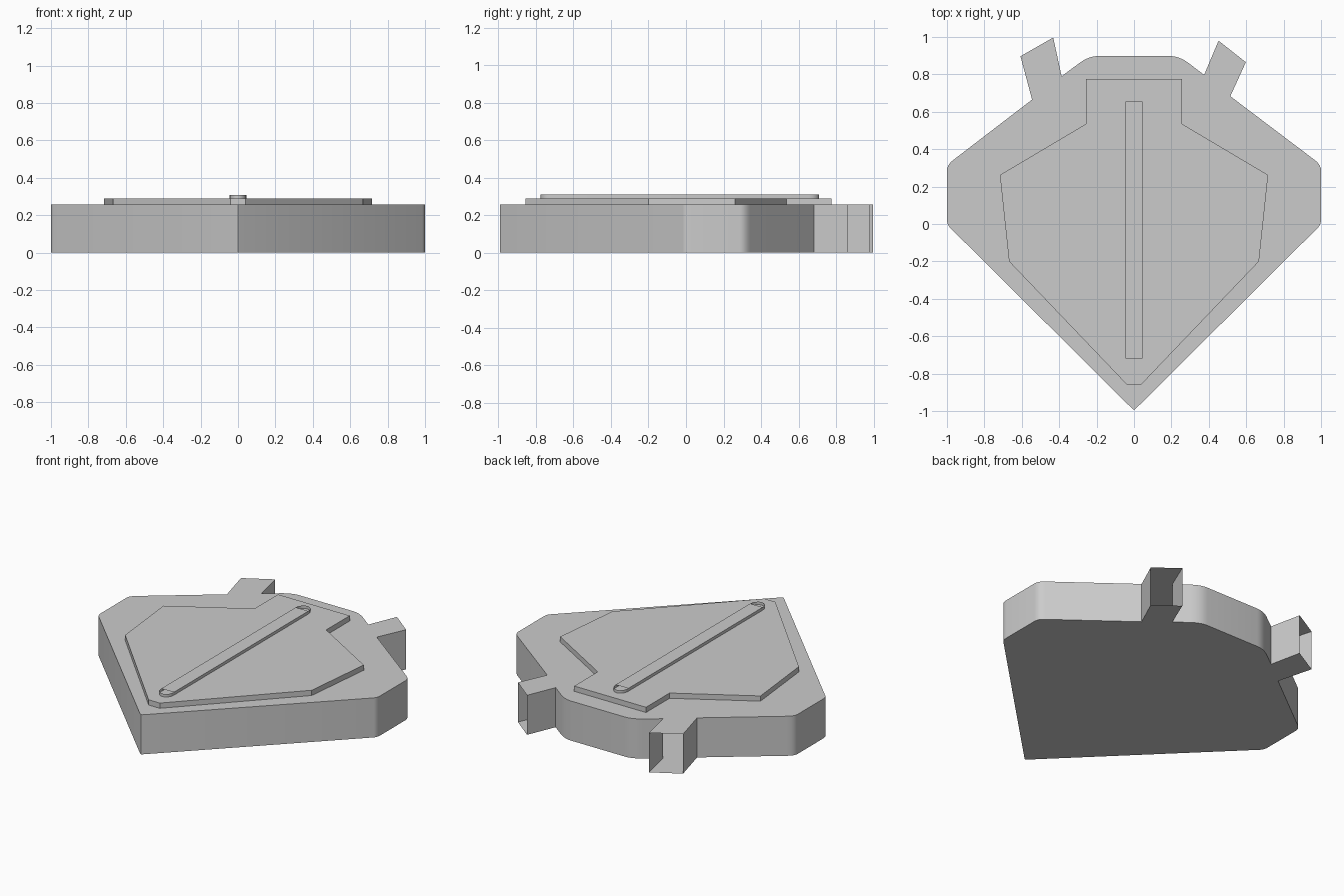
import bpy, bmesh, math

if "Cube" in bpy.data.objects:
    bpy.data.objects.remove(bpy.data.objects["Cube"])


def arc(p0, ctrl, p1, n=5):
    """Rounded corner from p0 to p1 pulled towards ctrl."""
    pts = []
    for i in range(n + 1):
        t = i / n
        pts.append(tuple((1 - t) ** 2 * a + 2 * t * (1 - t) * c + t * t * b
                         for a, c, b in zip(p0, ctrl, p1)))
    return pts


def mirrored(pts):
    return [(-x, y) for x, y in reversed(pts)]


def slab(name, outline, z0, z1, open_edges=(), top=None):
    """Extrude a counter-clockwise outline; open_edges are side walls left out,
    top optionally picks the outline points used for the top face."""
    bm = bmesh.new()
    low = [bm.verts.new((x, y, z0)) for x, y in outline]
    high = [bm.verts.new((x, y, z1)) for x, y in outline]
    n = len(outline)
    for i in range(n):
        a, b = outline[i], outline[(i + 1) % n]
        if (a, b) not in open_edges:
            j = (i + 1) % n
            bm.faces.new((low[i], low[j], high[j], high[i]))
    bm.faces.new(list(reversed(low)))
    bm.faces.new([high[i] for i in (top or range(n))])
    mesh = bpy.data.meshes.new(name)
    bm.to_mesh(mesh)
    bm.free()
    obj = bpy.data.objects.new(name, mesh)
    bpy.context.collection.objects.link(obj)
    bpy.context.view_layer.objects.active = obj
    obj.select_set(True)
    bpy.ops.object.shade_smooth_by_angle(angle=math.radians(30))
    obj.select_set(False)
    return obj


# Body: hollow shield with two lugs whose outer ends are open
side = arc((0.985, -0.018), (1, -0.003), (1, 0.03)) + arc((1, 0.285), (1, 0.318), (0.965, 0.343))
shoulder = arc((0.29, 0.862), (0.24, 0.898), (0.19, 0.898))
right_lug = [(0.515, 0.683), (0.598, 0.865), (0.452, 0.98), (0.375, 0.797)]
left_lug = [(-0.387, 0.79), (-0.432, 0.997), (-0.607, 0.897), (-0.545, 0.665)]
body = ([(-0.01, -0.987), (0, -0.993), (0.01, -0.987)] + side + right_lug + shoulder
        + mirrored(shoulder) + left_lug + mirrored(side))
slab("body", body, 0, 0.256,
     open_edges=[tuple(right_lug[1:3]), tuple(left_lug[1:3])])

# Raised face plate
half = [(0.04, -0.857), (0.668, -0.2), (0.717, 0.262), (0.257, 0.535), (0.257, 0.776)]
slab("face_plate", half + mirrored(half), 0.256, 0.29)

# Centre ridge: round-ended rim, flat top stopping short of the rounded ends
w, y0, y1, bulge, n = 0.045, -0.72, 0.655, 0.055, 8
ridge = [(w * math.cos(math.pi * (1 + i / n)), y0 + bulge * math.sin(math.pi * (1 + i / n)))
         for i in range(n + 1)]
ridge += [(w * math.cos(math.pi * i / n), y1 + bulge * math.sin(math.pi * i / n))
          for i in range(n + 1)]
slab("centre_ridge", ridge, 0.29, 0.309, top=(0, n, n + 1, 2 * n + 1))
